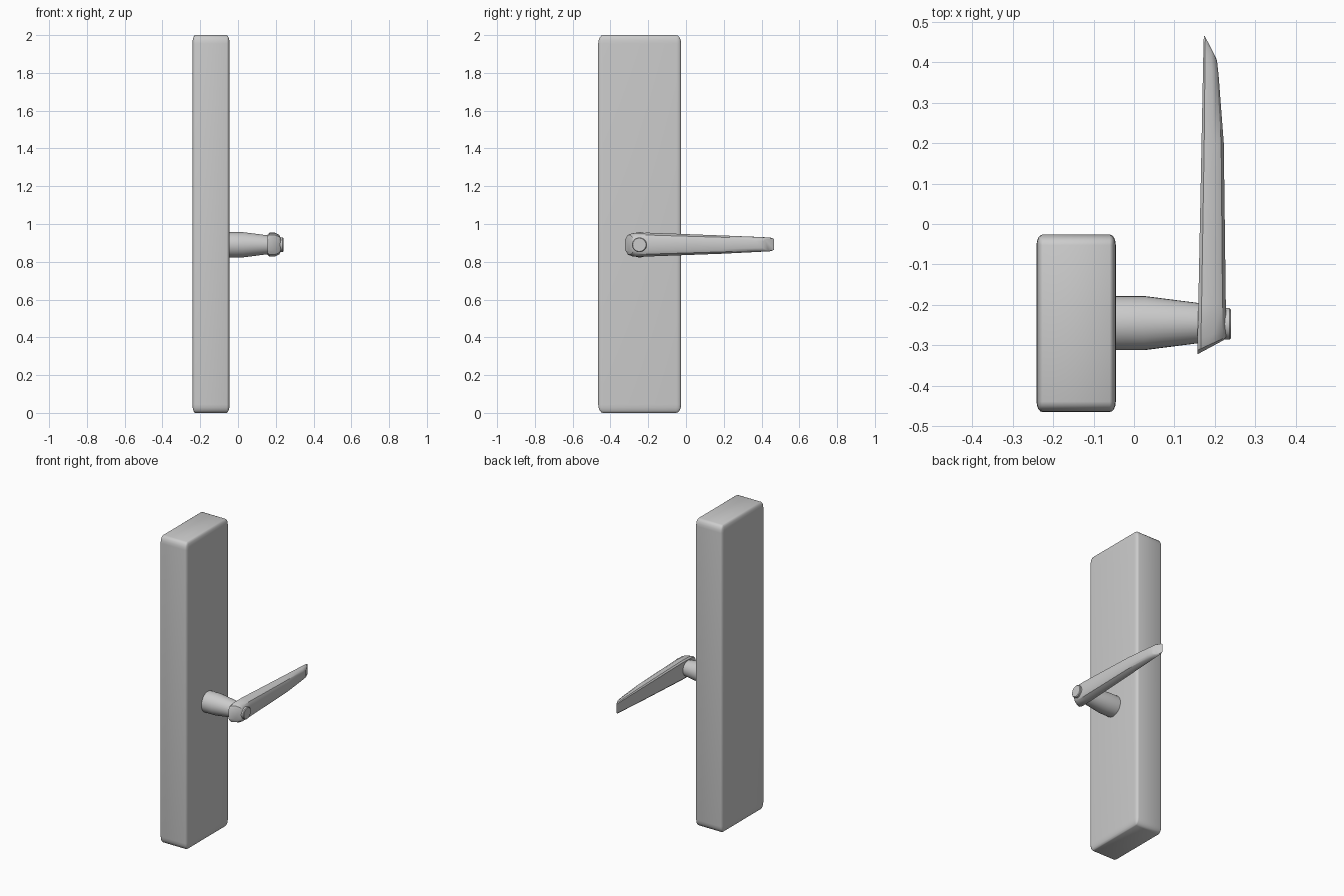
import bpy, bmesh
from mathutils import Matrix, Vector

if "Cube" in bpy.data.objects:
    bpy.data.objects.remove(bpy.data.objects["Cube"])


def finish(bm, name, angle=0.6):
    bmesh.ops.recalc_face_normals(bm, faces=bm.faces)
    me = bpy.data.meshes.new(name)
    bm.to_mesh(me)
    bm.free()
    ob = bpy.data.objects.new(name, me)
    bpy.context.collection.objects.link(ob)
    bpy.ops.object.select_all(action='DESELECT')
    ob.select_set(True)
    bpy.context.view_layer.objects.active = ob
    bpy.ops.object.shade_smooth_by_angle(angle=angle)
    return ob


def rounded_box(name, lo, hi, radii):
    # bevel in a stretched space so each axis gets its own edge radius
    lo, hi = Vector(lo), Vector(hi)
    size, mid = hi - lo, (hi + lo) / 2
    bm = bmesh.new()
    bmesh.ops.create_cube(bm, size=1)
    bmesh.ops.scale(bm, vec=[s / r for s, r in zip(size, radii)], verts=bm.verts)
    bmesh.ops.bevel(bm, geom=bm.edges[:], offset=1, segments=4, profile=0.5, affect='EDGES')
    bmesh.ops.scale(bm, vec=radii, verts=bm.verts)
    bmesh.ops.translate(bm, vec=mid, verts=bm.verts)
    return finish(bm, name)


def loft(bm, rings):
    rows = [[bm.verts.new(p) for p in ring] for ring in rings]
    n = len(rows[0])
    for a, b in zip(rows, rows[1:]):
        for i in range(n):
            j = (i + 1) % n
            bm.faces.new((a[i], a[j], b[j], b[i]))
    bm.faces.new(rows[0])
    bm.faces.new(rows[-1])


def turned(name, profile, y, z, sides=32):
    # round part along x from (x, radius) pairs
    bm = bmesh.new()
    rings = []
    for x, r in profile:
        rings.append([Matrix.Rotation(6.2831853 * i / sides, 3, 'X') @ Vector((0, r, 0))
                      + Vector((x, y, z)) for i in range(sides)])
    loft(bm, rings)
    return finish(bm, name)


# Tall mounting plate
rounded_box("backplate", (-0.241, -0.465, 0), (-0.045, -0.026, 2), (0.015, 0.026, 0.045))

# Tapered spindle neck and end cap
turned("spindle_neck", [(-0.06, 0.067), (0.025, 0.067), (0.165, 0.049)], -0.245, 0.89)
turned("end_cap", [(0.2, 0.039), (0.236, 0.039), (0.24, 0.035)], -0.247, 0.89)

# Lever handle: slanted sections (y back, y front, x back, x front, z, half height)
sections = [(-0.322, -0.287, 0.157, 0.222, 0.89, 0.034),
            (-0.312, -0.280, 0.157, 0.227, 0.89, 0.052),
            (-0.285, -0.262, 0.157, 0.228, 0.89, 0.062),
            (-0.20, -0.20, 0.159, 0.227, 0.891, 0.063),
            (0.20, 0.20, 0.167, 0.222, 0.891, 0.048),
            (0.40, 0.37, 0.171, 0.209, 0.892, 0.039),
            (0.455, 0.405, 0.172, 0.205, 0.892, 0.036),
            (0.467, 0.412, 0.174, 0.202, 0.892, 0.032)]
half = [(0, 0.85), (0.12, 1), (0.55, 1), (0.88, 0.8), (1, 0.5)]
outline = half + [(t, -h) for t, h in reversed(half)]
bm = bmesh.new()
loft(bm, [[(xb + (xf - xb) * t, yb + (yf - yb) * t, z + hh * h) for t, h in outline]
          for yb, yf, xb, xf, z, hh in sections])
finish(bm, "lever_handle")
